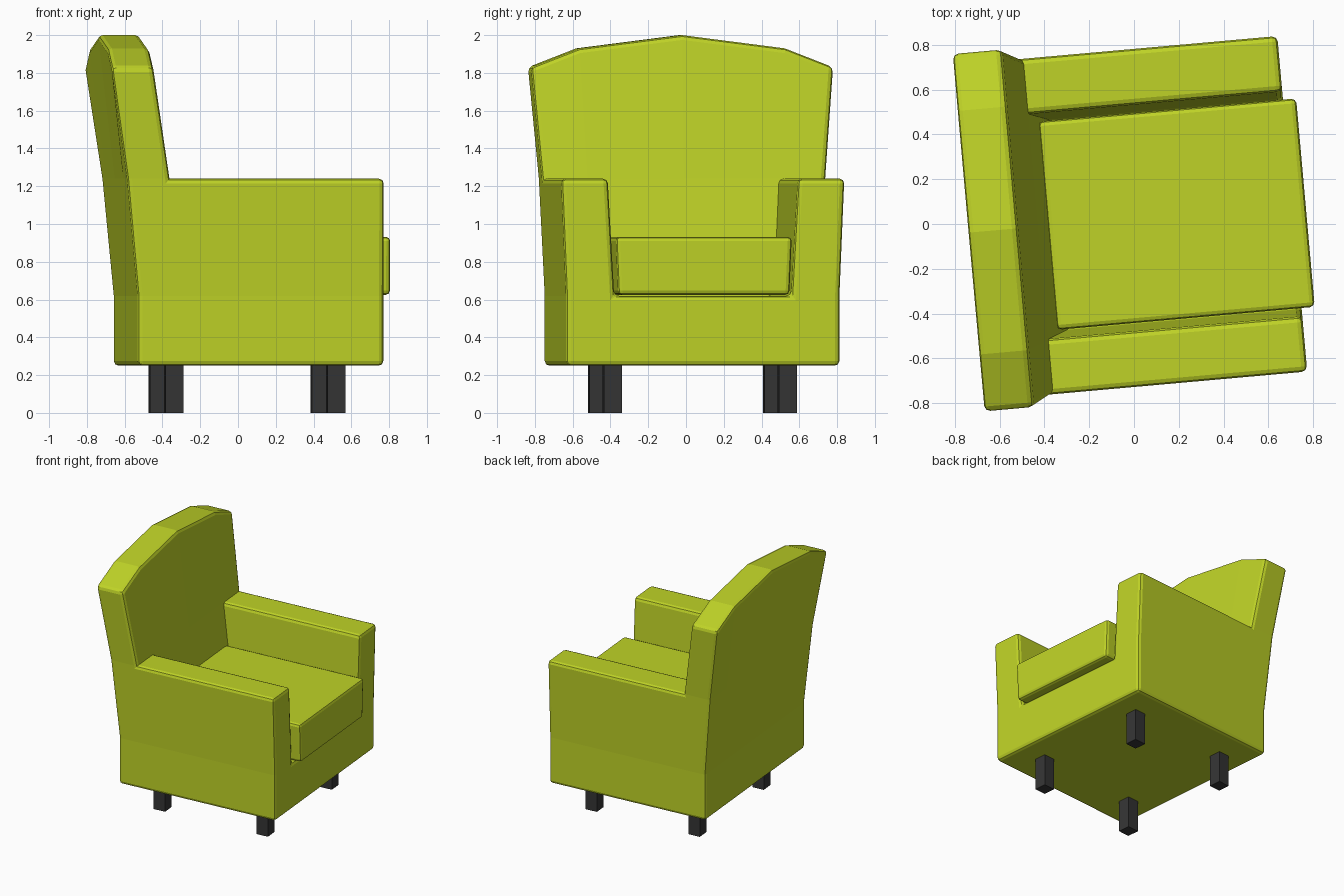
import bpy, bmesh, math
from mathutils import Matrix

if "Cube" in bpy.data.objects:
    bpy.data.objects.remove(bpy.data.objects["Cube"])

# The whole chair is turned slightly about z; parts are built in local axes
# (x = towards the seat front, y = sideways)
PLACE = Matrix.Rotation(math.radians(5.1), 4, 'Z') @ Matrix.Translation((0, 0.027, 0))


def material(name, color):
    m = bpy.data.materials.new(name)
    m.diffuse_color = color
    m.use_nodes = True
    m.node_tree.nodes["Principled BSDF"].inputs["Base Color"].default_value = m.diffuse_color
    return m


FABRIC = material("fabric", (0.52, 0.65, 0.02, 1))
DARK = material("dark_wood", (0.035, 0.035, 0.035, 1))


def loft(name, rings, mat, bevel=0.0, strip_caps=False):
    """Solid skinned through equal-length rings of points."""
    bm = bmesh.new()
    vr = [[bm.verts.new(p) for p in r] for r in rings]
    n = len(vr[0])
    for a, b in zip(vr, vr[1:]):
        for i in range(n):
            j = (i + 1) % n
            bm.faces.new((a[i], a[j], b[j], b[i]))
    for r in (vr[0], vr[-1]):
        if strip_caps:
            for i in range(n // 2 - 1):
                bm.faces.new((r[i], r[i + 1], r[n - 2 - i], r[n - 1 - i]))
        else:
            bm.faces.new(r)
    bmesh.ops.recalc_face_normals(bm, faces=bm.faces)
    me = bpy.data.meshes.new(name)
    bm.to_mesh(me)
    bm.free()
    me.materials.append(mat)
    ob = bpy.data.objects.new(name, me)
    bpy.context.collection.objects.link(ob)
    ob.matrix_world = PLACE
    if bevel:
        mod = ob.modifiers.new("bevel", 'BEVEL')
        mod.width = bevel
        mod.segments = 2
        mod.limit_method = 'ANGLE'
        mod.angle_limit = math.radians(35)
    return ob


# Base and both arms: one U-shaped profile run front to back
half = [(0.727, 0.25), (0.727, 0.62), (0.753, 1.24), (0.505, 1.24), (0.47, 0.62)]
profile = half + [(-y, z) for y, z in reversed(half)]
loft("base_and_arms", [[(x, y, z) for y, z in profile] for x in (-0.5, 0.712)],
     FABRIC, 0.025)

# Leaning backrest with crowned top: side sections placed across the width
# rows: height, front x, back x, half width
rows = [(0.25, -0.30, -0.595, 0.727), (0.62, -0.335, -0.595, 0.727),
        (1.24, -0.427, -0.653, 0.753), (None, -0.52, -0.742, 0.803)]
sections = []
for f, top in ((-1, 1.83), (-0.68, 1.93), (0, 2.0), (0.68, 1.93), (1, 1.83)):
    front = [(xf, f * w, z or top) for z, xf, xb, w in rows]
    back = [(xb, f * w, z or top) for z, xf, xb, w in rows]
    sections.append(front + back[::-1])
loft("backrest", sections, FABRIC, 0.025, strip_caps=True)

# Loose seat cushion, a little narrower at the bottom
cushion = [(0.455, 0.625), (0.468, 0.932), (-0.468, 0.932), (-0.455, 0.625)]
loft("seat_cushion", [[(x, y, z) for y, z in cushion] for x in (-0.385, 0.771)],
     FABRIC, 0.022)

# Four square legs
S = 0.0475
for xn, x in (("rear", -0.38), ("front", 0.48)):
    for yn, y in (("left", 0.468), ("right", -0.462)):
        sq = [(x - S, y - S), (x + S, y - S), (x + S, y + S), (x - S, y + S)]
        loft(f"{xn}_{yn}_leg", [[(a, b, z) for a, b in sq] for z in (0, 0.27)], DARK)
